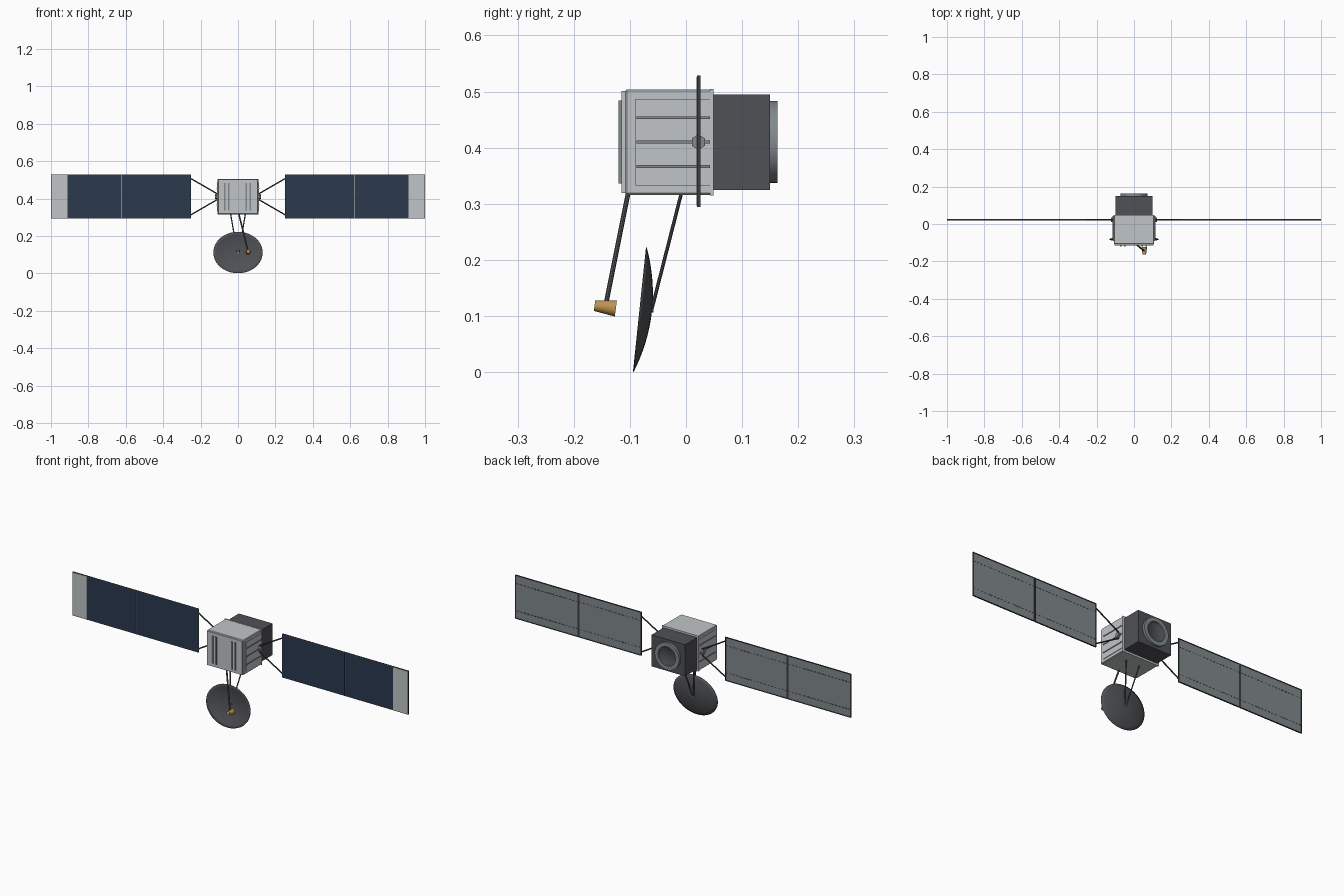
import bpy, bmesh, math
from mathutils import Vector

if "Cube" in bpy.data.objects:
    bpy.data.objects.remove(bpy.data.objects["Cube"], do_unlink=True)


def material(name, rgb):
    m = bpy.data.materials.new(name)
    m.use_nodes = True
    m.diffuse_color = (*rgb, 1)
    bsdf = next(n for n in m.node_tree.nodes if n.type == 'BSDF_PRINCIPLED')
    bsdf.inputs["Base Color"].default_value = (*rgb, 1)
    return m


SILVER = material("silver white", (0.53, 0.56, 0.57))
DARK = material("charcoal", (0.078, 0.082, 0.091))
EDGE = material("dark frame", (0.045, 0.048, 0.051))
GREY = material("mid grey", (0.22, 0.25, 0.27))
NAVY = material("solar navy", (0.024, 0.041, 0.076))
GOLD = material("gold", (0.52, 0.29, 0.08))


def finish(name, bm, *mats):
    bmesh.ops.recalc_face_normals(bm, faces=bm.faces)
    me = bpy.data.meshes.new(name)
    bm.to_mesh(me)
    bm.free()
    for m in mats:
        me.materials.append(m)
    ob = bpy.data.objects.new(name, me)
    bpy.context.collection.objects.link(ob)
    return ob


def add_box(bm, lo, hi):
    lo, hi = Vector(lo), Vector(hi)
    verts = bmesh.ops.create_cube(bm, size=1)["verts"]
    for v in verts:
        v.co = (lo + hi) / 2 + v.co * (hi - lo)


def boxes(name, mat, *spans, bevel=0):
    bm = bmesh.new()
    for lo, hi in spans:
        add_box(bm, lo, hi)
    ob = finish(name, bm, mat)
    if bevel:
        mod = ob.modifiers.new("bevel", 'BEVEL')
        mod.width, mod.segments = bevel, 1
    return ob


def smooth(ob):
    bpy.ops.object.select_all(action='DESELECT')
    ob.select_set(True)
    bpy.context.view_layer.objects.active = ob
    bpy.ops.object.shade_smooth_by_angle(angle=math.radians(35))


def rod(name, mat, a, b, r1, r2=None, sides=8):
    a, b = Vector(a), Vector(b)
    bm = bmesh.new()
    bmesh.ops.create_cone(bm, cap_ends=True, segments=sides, radius1=r1,
                          radius2=r1 if r2 is None else r2, depth=(b - a).length)
    ob = finish(name, bm, mat)
    ob.location = (a + b) / 2
    ob.rotation_mode = 'QUATERNION'
    ob.rotation_quaternion = (b - a).to_track_quat('Z', 'Y')
    return ob


def revolve(name, mat, profile, sides, scale=(1, 1), closed=False):
    """Revolve (radius, y) points round the y axis."""
    bm = bmesh.new()
    rings = []
    for r, y in profile:
        if r == 0:
            rings.append([bm.verts.new((0, y, 0))] * sides)
        else:
            rings.append([bm.verts.new((r * scale[0] * math.cos(math.tau * i / sides), y,
                                        r * scale[1] * math.sin(math.tau * i / sides)))
                          for i in range(sides)])
    pairs = list(zip(rings, rings[1:]))
    if closed:
        pairs.append((rings[-1], rings[0]))
    for p, q in pairs:
        for i in range(sides):
            j = (i + 1) % sides
            bm.faces.new(list(dict.fromkeys((p[i], p[j], q[j], q[i]))))
    return finish(name, bm, mat)


MID = 0.41  # height of the body axis

# Main body, front cover and rear flange
boxes("body", SILVER, ((-.108, -.108, .316), (.108, .046, .504)), bevel=.003)
boxes("front_cover", SILVER, ((-.105, -.115, .319), (.105, -.107, .501)))
boxes("rear_flange", SILVER, ((-.11, .043, .315), (.11, .049, .505)))
boxes("front_bars", GREY, *[((x - .004, -.12, MID - .074), (x + .004, -.114, MID + .074))
                            for x in (-.07, -.05, .045, .065)])

# Instrument block with its round aperture at the rear
boxes("rear_block", DARK, ((-.1, .048, .325), (.1, .15, .495)))
ring = revolve("aperture_ring", GREY,
               [(.073, .149), (.073, .163), (.052, .163), (.047, .149)], 32, closed=True)
bowl = revolve("aperture_bowl", DARK, [(.053, .160), (.046, .155), (0, .1515)], 32)
for ob in (ring, bowl):
    ob.location.z = MID
    smooth(ob)


def solar_panel(name, x0, x1):
    """Thin panel: blue front with a pale rim, grey back, dark edges."""
    bm = bmesh.new()
    add_box(bm, (x0, .0195, .294), (x1, .0235, .529))
    bm.normal_update()
    for f in bm.faces:
        f.material_index = 1 if f.normal.y > .5 else 0
    front = [f for f in bm.faces if f.normal.y < -.5]
    bmesh.ops.inset_region(bm, faces=front, thickness=.003)
    for f in bm.faces:
        if f.normal.y < -.5:
            f.material_index = 1
    for f in front:
        f.material_index = 2
    finish(name, bm, EDGE, GREY, NAVY)


for side, s in (("left", 1), ("right", -1)):
    def span(x0, x1, y0, y1, z0, z1):
        a, b = sorted((s * x0, s * x1))
        return (a, y0, z0), (b, y1, z1)

    # Radiator plate with horizontal bars on the body side
    boxes(side + "_radiator", SILVER, span(.107, .111, -.09, .044, MID - .077, MID + .077))
    boxes(side + "_radiator_bars", GREY, *[span(.11, .114, -.088, .043, z - .0025, z + .0025)
                                           for z in (MID - .0435, MID, MID + .0435)])

    # Hinge hub and yoke
    rod(side + "_hub", GREY, (s * .105, .022, MID), (s * .122, .022, MID), .0135, sides=6)
    for level, t in (("upper", 1), ("lower", -1)):
        rod(f"{side}_{level}_yoke", EDGE, (s * .112, .022, MID + t * .016),
            (s * .252, .022, MID + t * .097), .0035)

    # Two solar panels per wing
    for part, x0, x1 in (("inner", .25, .622), ("outer", .624, 1.0)):
        a, b = sorted((s * x0, s * x1))
        solar_panel(f"{side}_{part}_solar_panel", a, b)
        # Raised dark rim on the back
        boxes(f"{side}_{part}_back_rim", EDGE,
              span(x0, x0 + .004, .023, .0255, .294, .529),
              span(x1 - .004, x1, .023, .0255, .294, .529),
              span(x0, x1, .023, .0255, .294, .298),
              span(x0, x1, .023, .0255, .525, .529))
        # Dashed lines on the back
        count = 18
        step = (x1 - x0) / count
        boxes(f"{side}_{part}_back_dashes", DARK,
              *[span(x0 + step * (i + .2), x0 + step * (i + .8), .0232, .0242, z - .002, z + .002)
                for i in range(count) for z in (MID - .073, MID + .073)])
    boxes(side + "_wing_tip_plate", SILVER, span(.912, .997, .0185, .0197, .297, .526))

    # Dish support leg
    rod(side + "_dish_leg", DARK, (s * .04, -.008, .32), (s * .004, -.061, .112), .0032)

# Oval dish, hollow toward the front and tipped slightly up
dish = revolve("dish", DARK, [(r / 8, .021 * (1 - (r / 8) ** 2)) for r in range(9)],
               40, scale=(.132, .1115))
dish.location = (0, -.0815, .1115)
dish.rotation_euler.x = -math.atan2(.023, .22)
shell = dish.modifiers.new("shell", 'SOLIDIFY')
shell.thickness = .0015
smooth(dish)
rod("dish_centre", GREY, (0, -.064, .1115), (0, -.058, .1115), .005)

# Feed horn on its arm
rod("feed_arm", DARK, (.004, -.103, .32), (.053, -.143, .12), .0042)
smooth(rod("feed_horn", GOLD, (.055, -.163, .1185), (.055, -.125, .1135), .0095, .0145, sides=20))
